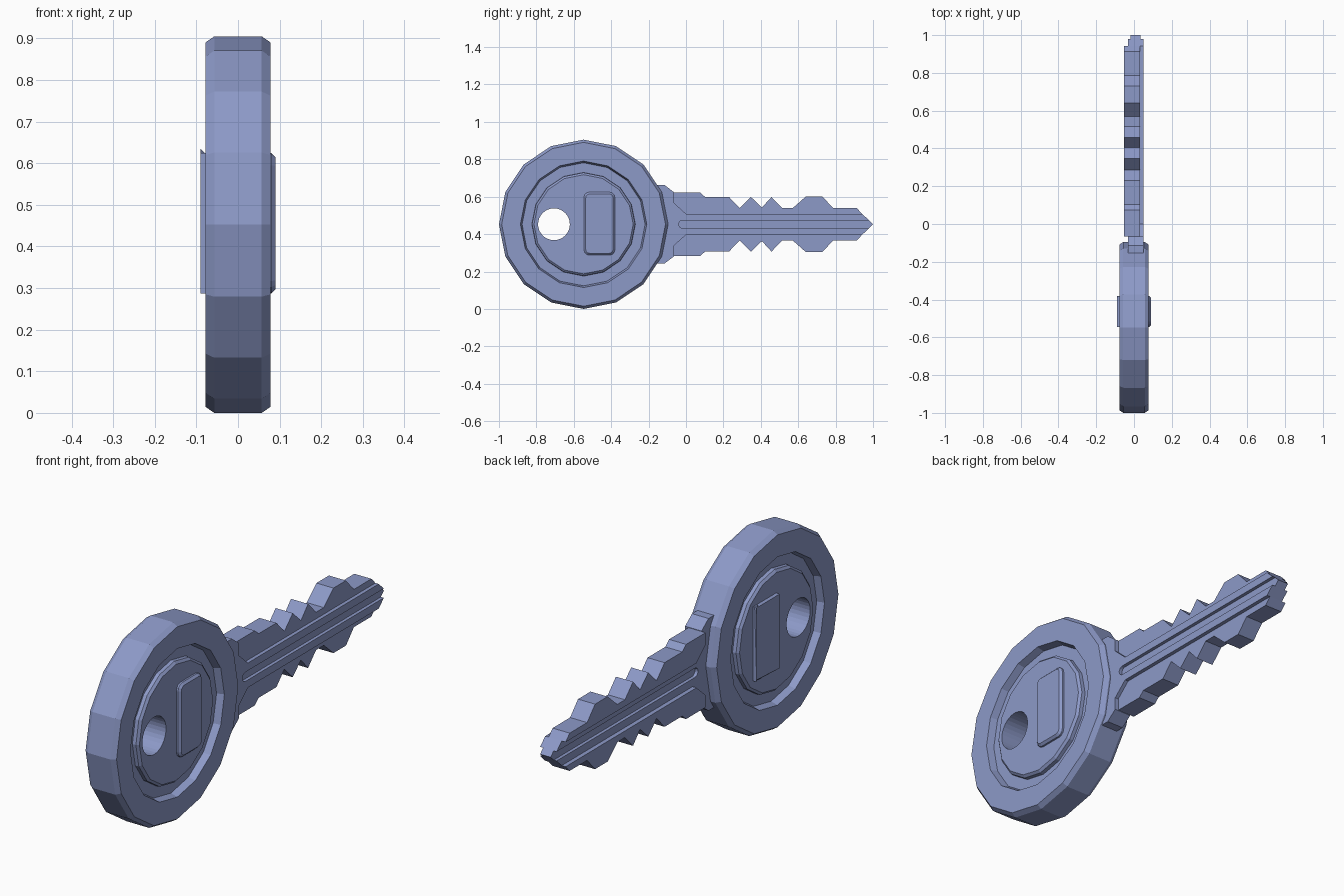
import bpy, bmesh
from math import sin, cos, pi

cube = bpy.data.objects.get("Cube")
if cube:
    bpy.data.objects.remove(cube)

CY, CZ = -0.5475, 0.4525   # head centre; CZ is also the blade axis

blue = bpy.data.materials.new("slate blue")
blue.use_nodes = True
blue.diffuse_color = (0.265, 0.32, 0.575, 1)
blue.node_tree.nodes["Principled BSDF"].inputs["Base Color"].default_value = blue.diffuse_color


def finish(bm, name):
    bmesh.ops.recalc_face_normals(bm, faces=bm.faces)
    mesh = bpy.data.meshes.new(name)
    bm.to_mesh(mesh)
    bm.free()
    mesh.materials.append(blue)
    obj = bpy.data.objects.new(name, mesh)
    bpy.context.collection.objects.link(obj)
    return obj


def loft(name, rings):
    """Skin a list of equal-length (x, [(y, z), ...]) rings and cap both ends."""
    bm = bmesh.new()
    loops = [[bm.verts.new((x, y, z)) for y, z in pts] for x, pts in rings]
    for a, b in zip(loops, loops[1:]):
        for i in range(len(a)):
            j = (i + 1) % len(a)
            bm.faces.new((a[i], a[j], b[j], b[i]))
    bm.faces.new(loops[0])
    bm.faces.new(loops[-1])
    return finish(bm, name)


def prism(name, outline, x0, x1):
    return loft(name, [(x0, outline), (x1, outline)])


def circle(r, n, y=CY, z=CZ):
    return [(y + r * sin(2 * pi * i / n), z + r * cos(2 * pi * i / n)) for i in range(n)]


def cut(obj, cutter):
    cutter.hide_render = True
    cutter.hide_viewport = True
    cutter.display_type = 'WIRE'
    mod = obj.modifiers.new("cut", 'BOOLEAN')
    mod.operation = 'DIFFERENCE'
    mod.solver = 'EXACT'
    mod.object = cutter


# Head: faceted disc with a chamfered rim and a ring groove on each face
half = [(0.265, 0.072), (0.276, 0.062), (0.277, 0.045), (0.329, 0.045),
        (0.338, 0.078), (0.438, 0.078), (0.4525, 0.057)]
profile = half + [(r, -x) for r, x in reversed(half)]
head = loft("head", [(x, circle(r, 16)) for r, x in profile])
cut(head, prism("ring_hole_cutter", circle(0.085, 32, -0.706), -0.2, 0.2))


# Raised rounded pad on each face of the head
def make_pad(name, side):
    bm = bmesh.new()
    bmesh.ops.create_cube(bm, size=1)
    for v in bm.verts:
        v.co = (side * (0.065 + v.co.x * 0.05), -0.463 + v.co.y * 0.166, 0.456 + v.co.z * 0.338)
    corners = [e for e in bm.edges if abs(e.verts[0].co.x - e.verts[1].co.x) > 0.01]
    bmesh.ops.bevel(bm, geom=corners, offset=0.03, segments=3, profile=0.5, affect='EDGES')
    rim = [e for e in bm.edges if all(abs(v.co.x) > 0.0899 for v in e.verts)]
    bmesh.ops.bevel(bm, geom=rim, offset=0.01, segments=1, affect='EDGES')
    finish(bm, name)


make_pad("left_pad", 1)
make_pad("right_pad", -1)

# Collar and central spine, funnelling down to the tip
spine_half = [(-0.2, 0.21), (-0.115, 0.21), (-0.065, 0.172), (-0.065, 0.115),
              (0, 0.056), (0.942, 0.056)]
spine_outline = ([(y, CZ + h) for y, h in spine_half] + [(1, CZ)]
                 + [(y, CZ - h) for y, h in reversed(spine_half)])
spine = prism("collar_and_spine", spine_outline, -0.033, 0.05)

# Round-ended slot along each face of the spine
R = 0.021
slot = [(-0.018 - R * sin(pi * i / 8), CZ + R * cos(pi * i / 8)) for i in range(9)]
slot += [(1.1, CZ - R), (1.1, CZ + R)]
cut(spine, prism("left_slot_cutter", slot, 0.035, 0.1))
cut(spine, prism("right_slot_cutter", slot, -0.1, -0.018))

# Toothed halves of the blade, offset sideways from the spine
LOW, MID, HIGH = 0.086, 0.146, 0.17
teeth = [(-0.065, 0.115), (-0.065, HIGH), (0.075, HIGH), (0.102, MID), (0.23, MID),
         (0.287, LOW), (0.347, MID), (0.406, 0.09), (0.457, MID), (0.515, LOW),
         (0.57, LOW), (0.64, 0.148), (0.73, 0.148), (0.787, LOW), (0.913, LOW),
         (0.942, 0.056), (0, 0.056)]
for name, sign in (("upper_teeth", 1), ("lower_teeth", -1)):
    prism(name, [(y, CZ + sign * h) for y, h in teeth], -0.053, 0.033)
